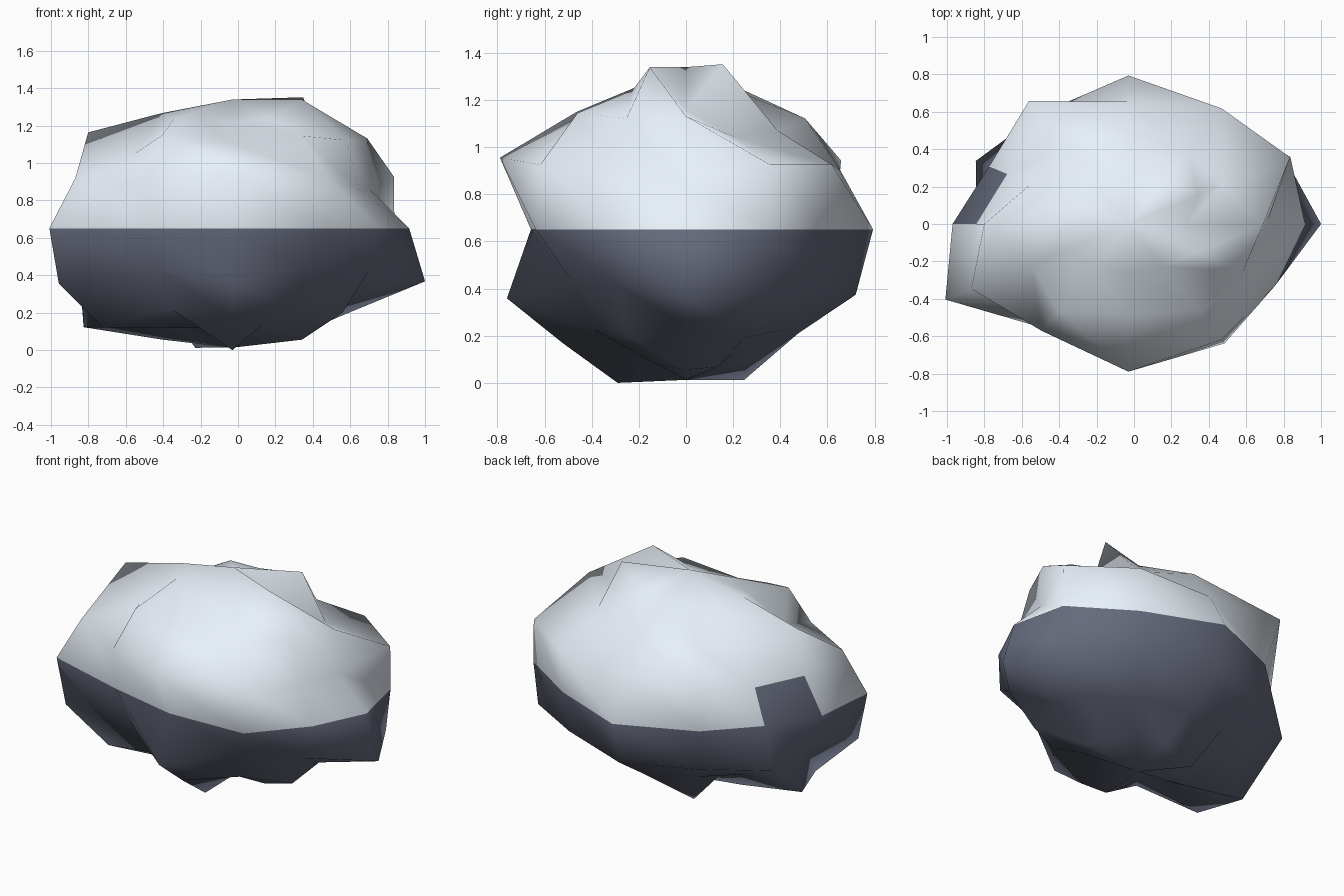
import bpy, bmesh
from math import sin, cos, pi

if "Cube" in bpy.data.objects:
    bpy.data.objects.remove(bpy.data.objects["Cube"])

SEG, RINGS = 12, 8
SCALE = (1.0, 0.715, 0.665)
CENTRE = (-0.03, 0.0, 0.645)

# Roughness of the boulder: radius factor per ring (bottom to top), every 30 degrees from +x
ROUGH = [
    [.97, .95, .86, .92, 1.04, .85, .97, .87, .87, 1.06, .84, .93],
    [.86, .98, .91, .94, .88, .86, 1.125, 1.13, .92, 1.03, .90, .96],
    [1.115, 1.05, 1.0, 1.09, 1.0, 1.02, .88, 1.16, .86, 1.15, .85, .91],
    [.945, 1.0, .97, 1.11, .95, .86, .94, 1.13, .90, .92, 1.03, .91],
    [.80, 1.08, 1.08, .99, 1.15, .81, .88, 1.05, 1.0, 1.195, 1.08, .84],
    [1.02, .83, .89, 1.0, .95, .85, 1.09, .85, 1.06, .96, 1.05, 1.0],
    [.82, 1.14, .95, .95, .97, .90, 1.0, .95, .97, .92, .96, 1.12],
]
POLES = (.96, 1.035)


def material(name, colour):
    m = bpy.data.materials.new(name)
    m.diffuse_color = colour
    m.use_nodes = True
    m.node_tree.nodes["Principled BSDF"].inputs["Base Color"].default_value = m.diffuse_color
    return m


def place(bm, lat, az, r):
    d = (cos(lat) * cos(az), cos(lat) * sin(az), sin(lat))
    return bm.verts.new([c + s * r * v for c, s, v in zip(CENTRE, SCALE, d)])


# Squashed, roughened sphere
bm = bmesh.new()
rings = [[place(bm, (k - 3) * pi / RINGS, j * 2 * pi / SEG, r) for j, r in enumerate(row)]
         for k, row in enumerate(ROUGH)]
south = place(bm, -pi / 2, 0, POLES[0])
north = place(bm, pi / 2, 0, POLES[1])

for j in range(SEG):
    n = (j + 1) % SEG
    bm.faces.new((south, rings[0][n], rings[0][j]))
    bm.faces.new((north, rings[-1][j], rings[-1][n])).material_index = 1
    for k in range(RINGS - 2):
        a, b, c, d = rings[k][j], rings[k][n], rings[k + 1][n], rings[k + 1][j]
        # Pale cap above the equator, with one bare patch at the back left
        for tri in ((a, b, d), (b, c, d)):
            bm.faces.new(tri).material_index = int(k >= 3 and (k, j) != (3, 5))
for f in bm.faces:
    f.smooth = True

mesh = bpy.data.meshes.new("boulder")
bm.to_mesh(mesh)
bm.free()
mesh.materials.append(material("dark_stone", (0.13, 0.145, 0.20, 1)))
mesh.materials.append(material("pale_cap", (0.81, 0.88, 0.95, 1)))
boulder = bpy.data.objects.new("boulder", mesh)
bpy.context.collection.objects.link(boulder)

# Rest on the ground
low = min(v.co.z for v in mesh.vertices)
for v in mesh.vertices:
    v.co.z -= low
